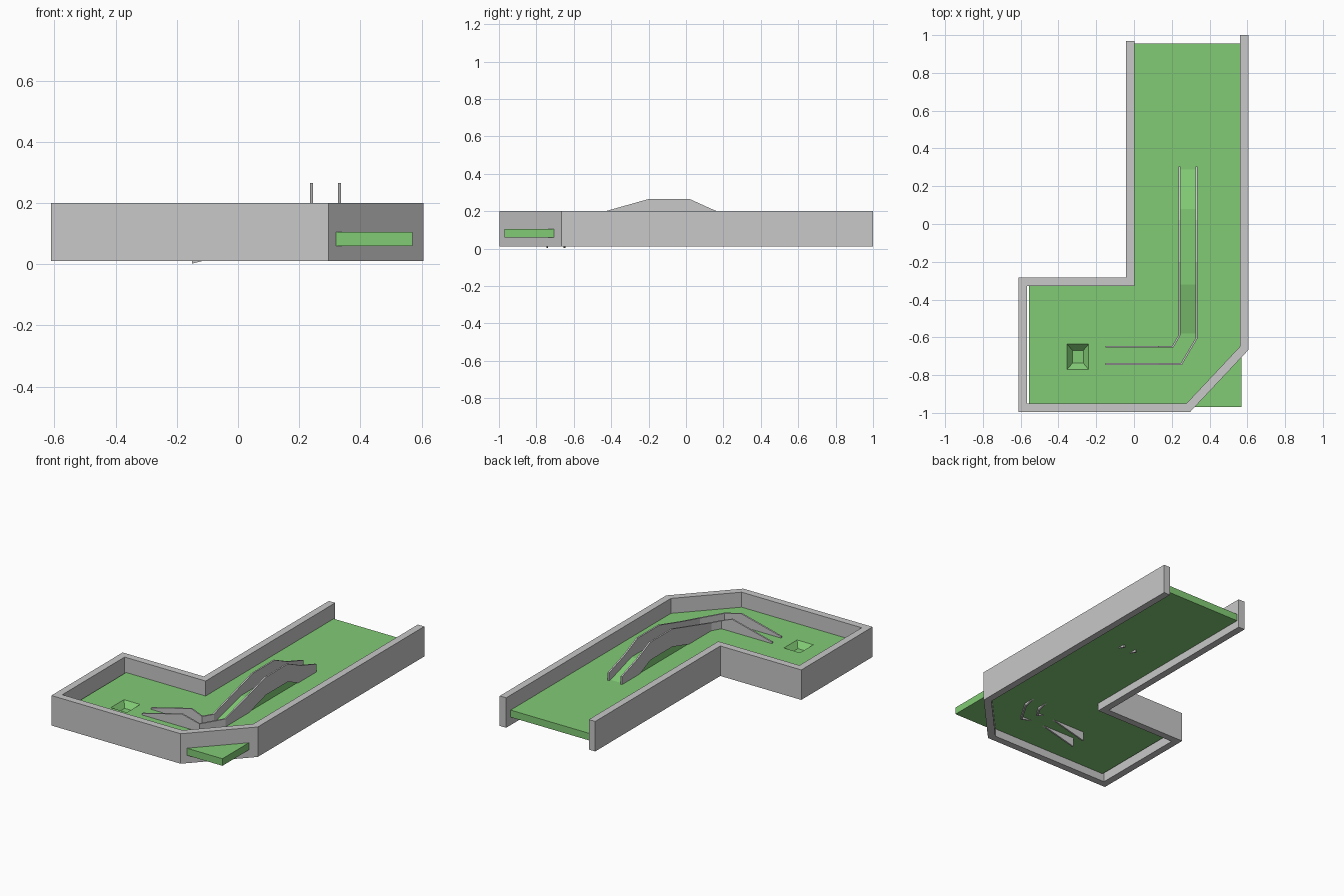
import bpy
import bmesh
from mathutils import Vector

old = bpy.data.objects.get("Cube")
if old:
    bpy.data.objects.remove(old, do_unlink=True)


def material(name, rgb):
    m = bpy.data.materials.new(name)
    m.use_nodes = True
    m.diffuse_color = (*rgb, 1)
    m.node_tree.nodes["Principled BSDF"].inputs["Base Color"].default_value = (*rgb, 1)
    return m


GREEN = material("turf green", (0.225, 0.6, 0.18))
GREY = material("wall grey", (0.58, 0.58, 0.58))


def finish(name, bm, mat):
    bmesh.ops.recalc_face_normals(bm, faces=bm.faces)
    mesh = bpy.data.meshes.new(name)
    bm.to_mesh(mesh)
    bm.free()
    mesh.materials.append(mat)
    obj = bpy.data.objects.new(name, mesh)
    bpy.context.scene.collection.objects.link(obj)
    return obj


def prism(name, outline, offset, mat):
    """Extrude a flat outline of 3D points by an offset vector."""
    bm = bmesh.new()
    face = bm.faces.new([bm.verts.new(p) for p in outline])
    ext = bmesh.ops.extrude_face_region(bm, geom=[face])
    moved = [g for g in ext["geom"] if isinstance(g, bmesh.types.BMVert)]
    bmesh.ops.translate(bm, verts=moved, vec=offset)
    return finish(name, bm, mat)


def ribbon(name, path, width, height, mat):
    """Upright band along (x, y, top z) points with mitred corners."""
    pts = [Vector(p) for p in path]
    bm = bmesh.new()
    rings = []
    for i, p in enumerate(pts):
        before = (p - pts[i - 1]).xy.normalized() if i else None
        after = (pts[i + 1] - p).xy.normalized() if i + 1 < len(pts) else None
        a, b = before or after, after or before
        tangent = (a + b).normalized()
        side = Vector((-tangent.y, tangent.x, 0)) * (width / 2 / tangent.dot(a))
        down = Vector((0, 0, -height))
        rings.append([bm.verts.new(q) for q in
                      (p + side, p - side, p - side + down, p + side + down)])
    for r, s in zip(rings, rings[1:]):
        for k in range(4):
            n = (k + 1) % 4
            bm.faces.new((r[k], r[n], s[n], s[k]))
    bm.faces.new(rings[0])
    bm.faces.new(rings[-1][::-1])
    return finish(name, bm, mat)


# L-shaped floor slab
plan = [(-0.555, -0.97), (0.57, -0.97), (0.57, 0.955), (-0.01, 0.955),
        (-0.01, -0.31), (-0.555, -0.31)]
floor = prism("floor", [(x, y, 0.06) for x, y in plan], (0, 0, 0.045), GREEN)

# Tapered cup sunk into the floor
bm = bmesh.new()
bmesh.ops.create_cube(bm, size=1)
for v in bm.verts:
    upper = v.co.z > 0
    grow = 1.0 if upper else 0.5
    v.co = (-0.297 + v.co.x * 0.115 * grow, -0.703 + v.co.y * 0.135 * grow,
            0.106 if upper else 0.07)
cutter = finish("cup_cutter", bm, GREEN)
cutter.hide_render = True
cutter.hide_viewport = True
cut = floor.modifiers.new("cup", "BOOLEAN")
cut.operation = "DIFFERENCE"
cut.solver = "EXACT"
cut.object = cutter
bpy.context.view_layer.update()
cup_mesh = bpy.data.meshes.new_from_object(
    floor.evaluated_get(bpy.context.evaluated_depsgraph_get()))
floor.modifiers.clear()
floor.data = cup_mesh
bpy.data.objects.remove(cutter, do_unlink=True)

# Boundary wall, open at the far end
wall = [(-0.02, 0.97), (-0.02, -0.305), (-0.588, -0.305), (-0.588, -0.974),
        (0.286, -0.974), (0.583, -0.658), (0.583, 1.0)]
ribbon("boundary_wall", [(x, y, 0.2) for x, y in wall], 0.045, 0.19, GREY)

# Ramp between the rails
hump = [(0.305, 0.1), (0.08, 0.17), (-0.32, 0.17), (-0.6, 0.1)]
prism("ramp", [(0.24, y, z) for y, z in hump], (0.09, 0, 0), GREEN)

# Guide rails: rise along the short leg, turn the corner, climb over the ramp
rails = {"inner_rail": (0.24, -0.59, 0.205, -0.65),
         "outer_rail": (0.331, -0.605, 0.25, -0.742)}
for name, (x_long, y_bend, x_bend, y_short) in rails.items():
    path = [(-0.15, y_short, 0.115), (0.13, y_short, 0.185),
            (x_bend, y_short, 0.155), (x_long, y_bend, 0.155)]
    climb = [(-0.42, 0.203), (-0.2, 0.265), (0.02, 0.265), (0.15, 0.206), (0.305, 0.155)]
    path += [(x_long, y, z) for y, z in climb]
    ribbon(name, path, 0.01, 0.113, GREY)
